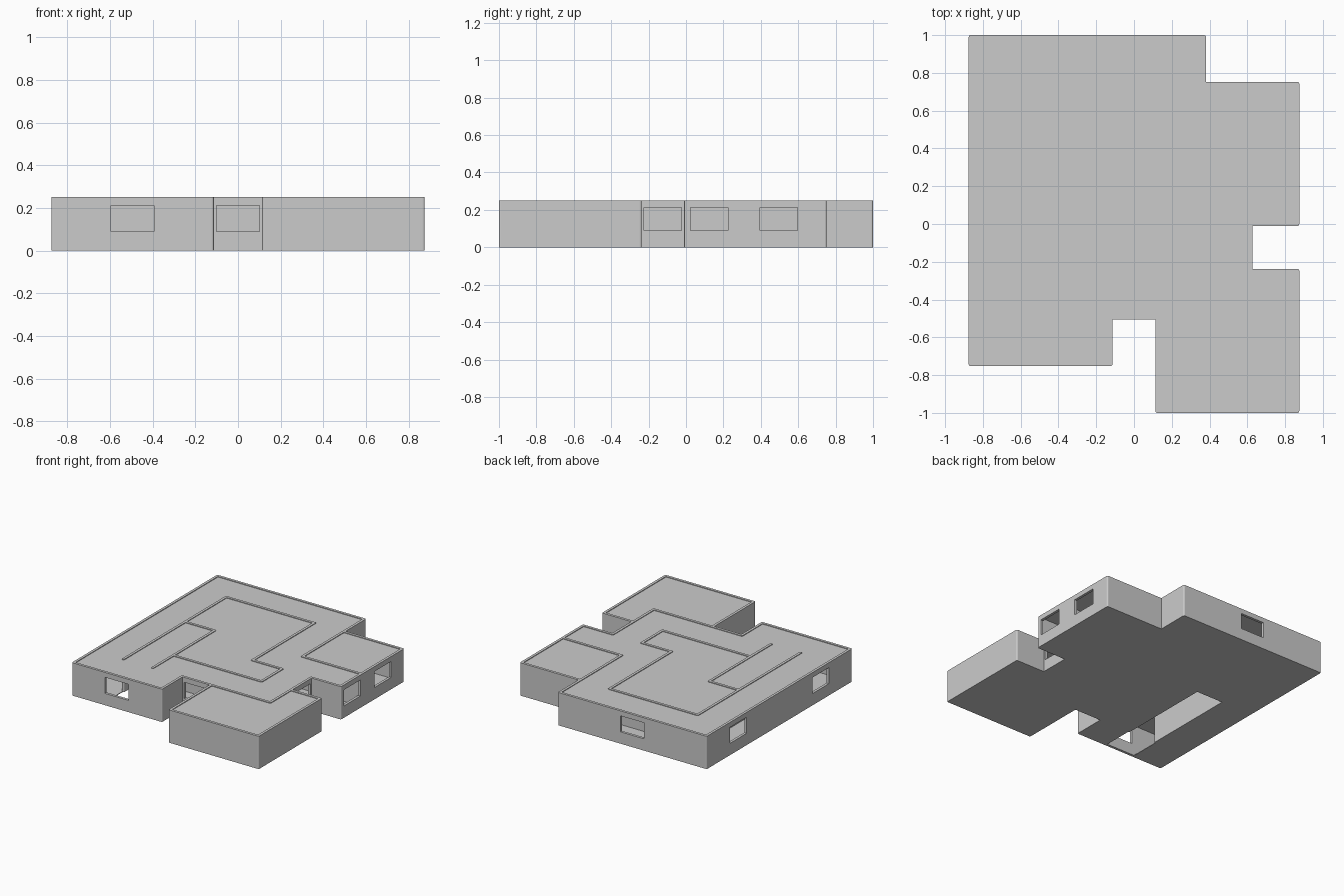
import bpy, bmesh
from mathutils import Matrix

if "Cube" in bpy.data.objects:
    bpy.data.objects.remove(bpy.data.objects["Cube"])

SX, SY = 1.73 / 7, 1.98 / 8      # floor-plan module
T, H = 0.01, 0.25                # half wall thickness, wall height
W0, W1, WH = 0.09, 0.212, 0.1    # window sill, head, half width
ROOF = 0.245


def gx(i): return -0.865 + SX * i
def gy(j): return -0.99 + SY * j


def finish(name, bm):
    me = bpy.data.meshes.new(name)
    bm.to_mesh(me)
    bm.free()
    ob = bpy.data.objects.new(name, me)
    bpy.context.collection.objects.link(ob)
    return ob


def box(bm, lo, hi):
    mid = [(a + b) / 2 for a, b in zip(lo, hi)]
    size = [b - a for a, b in zip(lo, hi)] + [1]
    bmesh.ops.create_cube(bm, size=1, matrix=Matrix.Translation(mid) @ Matrix.Diagonal(size))


def post(bm, x, y):
    bmesh.ops.create_cone(bm, cap_ends=True, segments=16, radius1=T, radius2=T,
                          depth=H, matrix=Matrix.Translation((x, y, H / 2)))


def wall(bm, p, q, windows=()):
    """Wall between two grid points; windows are centre coordinates along it."""
    a, b = (gx(p[0]), gy(p[1])), (gx(q[0]), gy(q[1]))
    k = 0 if p[1] == q[1] else 1
    lo, hi = sorted((a[k], b[k]))

    def piece(s, e, z0, z1):
        c = a[1 - k]
        if k == 0:
            box(bm, (s, c - T, z0), (e, c + T, z1))
        else:
            box(bm, (c - T, s, z0), (c + T, e, z1))

    s = lo
    for w in sorted(windows):
        piece(s, w - WH, 0, H)
        piece(w - WH, w + WH, 0, W0)
        piece(w - WH, w + WH, W1, H)
        s = w + WH
    piece(s, hi, 0, H)
    post(bm, *a)
    post(bm, *b)


def slab(name, cells, z0, z1):
    """Floor or roof plate merged from plan cells."""
    bm = bmesh.new()
    for i, j in cells:
        bm.faces.new([bm.verts.new((gx(i + u), gy(j + v), z0))
                      for u, v in ((0, 0), (0, 1), (1, 1), (1, 0))])
    bmesh.ops.remove_doubles(bm, verts=bm.verts[:], dist=1e-4)
    ext = bmesh.ops.extrude_face_region(bm, geom=bm.faces[:], use_keep_orig=True)
    for v in [g for g in ext["geom"] if isinstance(g, bmesh.types.BMVert)]:
        v.co.z = z1
    bmesh.ops.recalc_face_normals(bm, faces=bm.faces[:])
    return finish(name, bm)


# Outer walls follow the plan outline; windows listed by wall number
outline = [(0, 8), (5, 8), (5, 7), (7, 7), (7, 4), (6, 4), (6, 3), (7, 3),
           (7, 0), (4, 0), (4, 2), (3, 2), (3, 1), (0, 1)]
windows = {0: [gx(2.5)], 3: [gy(4.5), gy(6)], 5: [gy(3.5)],
           10: [gx(3.5)], 12: [gx(1.5)], 13: [gy(2.5), gy(6.5)]}
bm = bmesh.new()
for n, p in enumerate(outline):
    wall(bm, p, outline[(n + 1) % len(outline)], windows.get(n, ()))
finish("outer_walls", bm)

# Partition walls
bm = bmesh.new()
for p, q in [((1, 2), (1, 7)), ((1, 7), (4, 7)), ((4, 7), (4, 4)), ((4, 4), (5, 4)),
             ((5, 4), (5, 3)), ((5, 3), (2, 3)), ((2, 2), (2, 5)), ((2, 5), (1, 5)),
             ((5, 7), (5, 5)), ((5, 5), (7, 5)), ((4, 2), (6, 2)), ((6, 2), (6, 3))]:
    wall(bm, p, q)
finish("partition_walls", bm)

# Floor with corridor opening, and slightly recessed roof
missing = {(5, 7), (6, 7), (6, 3), (3, 1)} | {(i, 0) for i in range(4)}
plan = [(i, j) for i in range(7) for j in range(8) if (i, j) not in missing]
slab("floor", [c for c in plan if not (c[0] == 1 and 1 <= c[1] <= 4)], 0, 0.005)
slab("roof", plan, ROOF - 0.005, ROOF)
